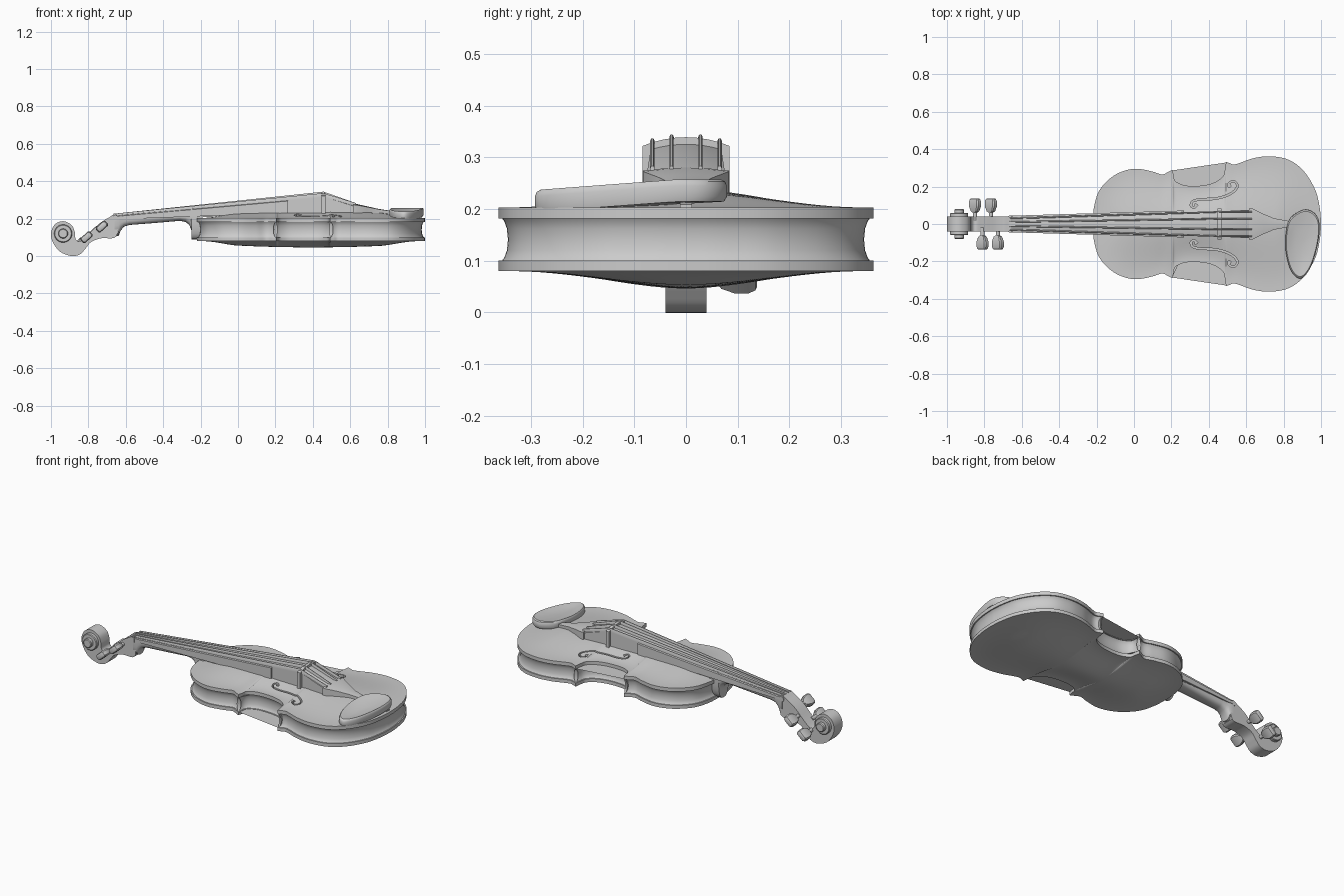
import bpy, bmesh, math
from mathutils import Vector

if "Cube" in bpy.data.objects:
    bpy.data.objects.remove(bpy.data.objects["Cube"])

grey = bpy.data.materials.new("plain_grey")
grey.diffuse_color = (0.6, 0.6, 0.6, 1)
grey.use_nodes = True
grey.node_tree.nodes["Principled BSDF"].inputs["Base Color"].default_value = grey.diffuse_color


def finish(name, bm, angle=35):
    bmesh.ops.remove_doubles(bm, verts=bm.verts, dist=1e-5)
    bmesh.ops.recalc_face_normals(bm, faces=bm.faces)
    me = bpy.data.meshes.new(name)
    bm.to_mesh(me)
    bm.free()
    ob = bpy.data.objects.new(name, me)
    bpy.context.collection.objects.link(ob)
    me.materials.append(grey)
    smooth(ob, angle)
    return ob


def smooth(ob, angle=35):
    bpy.ops.object.select_all(action='DESELECT')
    ob.select_set(True)
    bpy.context.view_layer.objects.active = ob
    bpy.ops.object.shade_smooth_by_angle(angle=math.radians(angle))


def loft(name, rings, cap=(True, True), angle=35):
    """Skin a list of equally sized closed rings."""
    bm = bmesh.new()
    vs = [[bm.verts.new(p) for p in r] for r in rings]
    n = len(rings[0])
    for a, b in zip(vs, vs[1:]):
        for i in range(n):
            j = (i + 1) % n
            bm.faces.new((a[i], a[j], b[j], b[i]))
    if cap[0]:
        bm.faces.new(vs[0])
    if cap[1]:
        bm.faces.new(vs[-1])
    return finish(name, bm, angle)


def spline(pts, steps=5, closed=False):
    """Catmull-Rom curve through 2D points."""
    p = [Vector(q) for q in pts]
    n = len(p)
    out = []
    for i in range(n if closed else n - 1):
        if closed:
            a, b, c, d = (p[(i + k) % n] for k in (-1, 0, 1, 2))
        else:
            a, b, c, d = p[max(i - 1, 0)], p[i], p[i + 1], p[min(i + 2, n - 1)]
        for s in range(steps):
            t = s / steps
            out.append(0.5 * (2 * b + (c - a) * t + (2 * a - 5 * b + 4 * c - d) * t * t
                              + (3 * b - a - 3 * c + d) * t ** 3))
    return out if closed else out + [p[-1]]


def disc(x, z, r, y, n=32):
    return [(x + r * math.cos(k * math.tau / n), y, z + r * math.sin(k * math.tau / n)) for k in range(n)]


# Body outline: upper bout, waist, lower bout, then mirrored
upper = [(-.22, 0), (-.214, .09), (-.185, .18), (-.12, .25), (-.05, .285), (.02, .295),
         (.10, .28), (.15, .265), (.185, .28), (.205, .29)]
waist = [(.205, .29), (.212, .262), (.216, .238), (.235, .22), (.28, .205), (.36, .205),
         (.43, .222), (.475, .255), (.486, .29), (.492, .332)]
lower = [(.492, .332), (.512, .325), (.535, .318), (.57, .328), (.64, .352), (.73, .362),
         (.83, .342), (.91, .28), (.97, .18), (.994, .08), (1.0, 0)]
half = spline(upper)[:-1] + spline(waist)[:-1] + spline(lower)
outline = half + [Vector((p.x, -p.y)) for p in reversed(half[1:-1])]


def plate(name, z_in, z_edge, rise):
    """Arched plate: flat inside, swelling towards the centre line."""
    rings = [[(p.x, p.y, z_in) for p in outline]]
    for k in range(15):
        t = k / 14
        u = max(0, (t - .06) / .94)
        ring = []
        for p in outline:
            q = p.lerp(Vector((min(max(p.x, 0), .75), 0)), t)
            h = rise * u * u * (3 - 2 * u) * (1 - ((q.x - .4) / .75) ** 2)
            ring.append((q.x, q.y, z_edge + h))
        rings.append(ring)
    return loft(name, rings, (True, False))


top_plate = plate("top_plate", .182, .203, .036)
plate("back_plate", .10, .08, -.034)

# Coved ribs between the plates
n = len(outline)
normals = []
for i in range(n):
    d = (outline[(i + 1) % n] - outline[i - 1]).normalized()
    normals.append(Vector((d.y, -d.x)))
ribs = []
for z, inset in ((.098, .005), (.106, .011), (.12, .016), (.141, .018), (.162, .016), (.176, .011), (.184, .005)):
    ribs.append([(p.x + m.x * inset, p.y + m.y * inset, z) for p, m in zip(outline, normals)])
loft("ribs", ribs)

# Sound holes cut into the top
f_path = spline([(.335, .105), (.322, .088), (.305, .098), (.315, .122), (.36, .132), (.43, .135),
                 (.49, .150), (.535, .175), (.553, .205), (.535, .228), (.508, .218), (.512, .198)], 5)
for side in (1, -1):
    rings = []
    m = len(f_path) - 1
    for i, p in enumerate(f_path):
        d = (f_path[min(i + 1, m)] - f_path[max(i - 1, 0)]).normalized()
        e = abs(2 * i / m - 1)
        w = Vector((-d.y, d.x)) * (.0045 + .004 * max(0, e - .85) / .15)
        a, b = p + w, p - w
        rings.append([(a.x, a.y * side, .19), (b.x, b.y * side, .19),
                      (b.x, b.y * side, .30), (a.x, a.y * side, .30)])
    cutter = loft("sound_hole_cutter", rings)
    cutter.hide_render = True
    mod = top_plate.modifiers.new("sound_hole", 'BOOLEAN')
    mod.operation, mod.object, mod.solver = 'DIFFERENCE', cutter, 'EXACT'
    bpy.context.view_layer.objects.active = top_plate
    bpy.ops.object.modifier_apply(modifier=mod.name)
    bpy.data.objects.remove(cutter)
smooth(top_plate)

# Neck with rounded underside and heel: x, half width, top, bottom
neck = []
for x, w, zt, zb in ((-.66, .044, .212, .105), (-.638, .044, .214, .107), (-.628, .042, .215, .135),
                     (-.61, .04, .217, .157), (-.58, .04, .22, .166), (-.45, .043, .232, .176),
                     (-.31, .047, .245, .188), (-.28, .048, .247, .182), (-.26, .049, .249, .165),
                     (-.25, .05, .25, .14), (-.248, .05, .25, .088), (-.19, .05, .25, .088)):
    ring = [(x, w, zt), (x, -w, zt)]
    for k in range(13):
        a = math.pi * k / 12
        ring.append((x, -w * math.copysign(abs(math.cos(a)) ** .7, math.cos(a)),
                     zt - .015 - (zt - .015 - zb) * math.sin(a) ** .7))
    neck.append(ring)
loft("neck", neck)


def slab(name, sections, arch=0):
    """Lengthwise bar; sections are x, half width, edge top, bottom, with an arched top."""
    rings = []
    for x, w, zt, zb in sections:
        top = [(x, w * (1 - k / 4), zt + arch * w * (1 - (1 - k / 4) ** 2)) for k in range(9)]
        rings.append([(x, w, zb)] + top + [(x, -w, zb)])
    return loft(name, rings)


slab("fingerboard", [(-.67, .044, .210, .195), (.268, .072, .294, .23)], .15)
slab("string_bed", [(-.655, .036, .217, .20), (.2, .06, .296, .215), (.457, .068, .318, .225),
                    (.62, .076, .266, .23)], .15)
slab("nut", [(-.668, .045, .214, .19), (-.65, .045, .221, .19)], .1)
slab("bridge", [(.447, .084, .322, .22), (.467, .084, .322, .22)], .2)
slab("tailpiece", [(.615, .084, .274, .22), (.635, .082, .272, .22), (.69, .055, .262, .22),
                   (.75, .03, .250, .215), (.84, .014, .237, .21)], .07)
slab("tail_loop", [(.83, .012, .234, .2), (.985, .012, .209, .19)])

# Strings: nut, bridge, tailpiece
for y0, y1, zb in ((-.03, -.065, .334), (-.011, -.028, .342), (.011, .028, .342), (.03, .065, .334)):
    rings = []
    for x, y, z in ((-.665, y0, .224), (.457, y1, zb), (.63, y1, .281)):
        rings.append([(x, y + s * .0042, z + h) for s, h in ((1, -.02), (1, -.002), (.5, .002),
                                                          (-.5, .002), (-1, -.002), (-1, -.02))])
    loft("string", rings)

# Pegbox running into the scroll
head = spline([(-.65, .218), (-.69, .206), (-.745, .17), (-.80, .115), (-.845, .078), (-.868, .09), (-.872, .125),
               (-.89, .165), (-.935, .186), (-.98, .168), (-1.0, .12), (-.988, .07), (-.95, .022),
               (-.89, 0), (-.845, .009), (-.815, .04), (-.785, .075), (-.73, .095), (-.65, .105)], 5, True)
loft("pegbox_and_scroll", [[(p.x, y, p.y) for p in head] for y in (-.04, .04)])
for side in (1, -1):
    loft("scroll_eye", [disc(-.935, .12, r, side * y) for r, y in
                        ((.048, .03), (.048, .056), (.044, .06), (.026, .06), (.026, .076), (.022, .08))])

# Tuning pegs: round shaft and tapered flat knob
for x, z, side in ((-.85, .068, 1), (-.765, .13, 1), (-.81, .10, -1), (-.728, .157, -1)):
    loft("peg_shaft", [disc(x, z, .011, side * y, 16) for y in (.02, .08)])
    u, v = Vector((.74, 0, .67)), Vector((-.67, 0, .74))
    knob = []
    for y, a, b in ((.062, .012, .010), (.068, .022, .014), (.095, .034, .018), (.12, .034, .018), (.134, .028, .014),
                    (.137, .022, .009)):
        ring = []
        for s, t in ((1, .6), (.8, 1), (-.8, 1), (-1, .6), (-1, -.6), (-.8, -1), (.8, -1), (1, -.6)):
            ring.append(Vector((x, side * y, z)) + u * (s * a) + v * (t * b))
        knob.append(ring)
    loft("peg_knob", knob)

# Chin rest: rounded rim with a dished top, tilted along its length
rest = spline([(.90, .076), (.835, .03), (.812, -.05), (.812, -.15), (.84, -.25), (.89, -.292), (.94, -.24),
               (.975, -.14), (.992, -.04), (.985, .03), (.95, .07)], 6, True)
mid = Vector((.90, -.11))
rings = []
for s, h in ((.97, -.045), (1, -.035), (1, -.012), (.98, -.004), (.94, 0), (.90, -.001), (.7, -.008), (.4, -.013),
             (.1, -.015)):
    ring = []
    for p in rest:
        q = mid + (p - mid) * s
        ring.append((q.x, q.y, .257 - .075 * max(0, -q.y - .02) + h * (1 if h > -.03 else .95)))
    rings.append(ring)
loft("chin_rest", rings)
